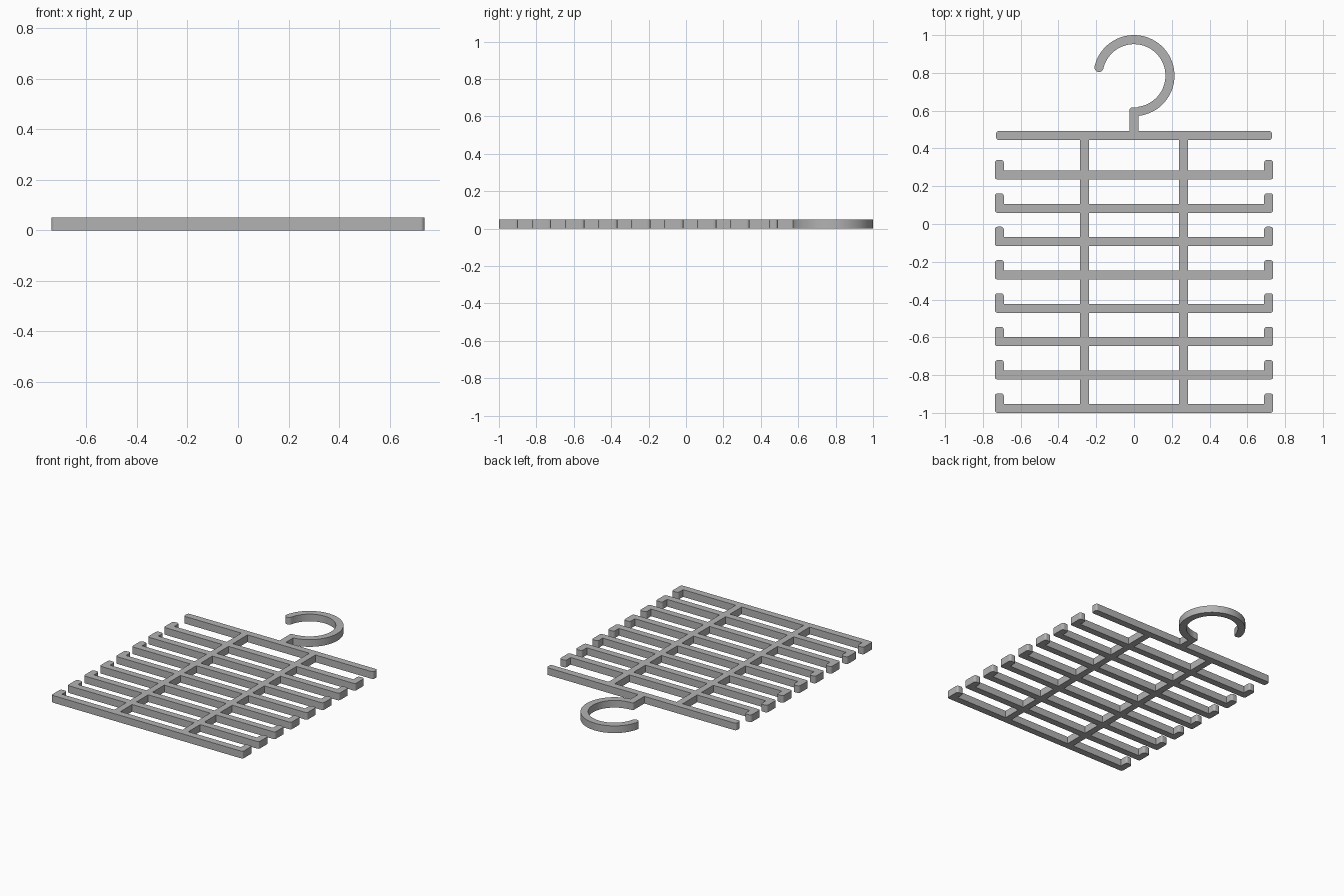
import bpy, bmesh, math

if "Cube" in bpy.data.objects:
    bpy.data.objects.remove(bpy.data.objects["Cube"])

T = 0.05      # plate thickness
W = 0.048     # bar width
HALF = 0.737  # half length of the rack arms
STEP = 0.1765 # spacing of the arms

grey = bpy.data.materials.new("grey plastic")
grey.diffuse_color = (0.45, 0.45, 0.45, 1)
grey.use_nodes = True
grey.node_tree.nodes["Principled BSDF"].inputs["Base Color"].default_value = grey.diffuse_color


def plate(name, outline, rounded=(), radius=0.014, smooth=False):
    """Extrude a flat outline to the plate thickness, rounding chosen corners."""
    bm = bmesh.new()
    low = [bm.verts.new((x, y, 0)) for x, y in outline]
    high = [bm.verts.new((x, y, T)) for x, y in outline]
    bm.faces.new(low[::-1])
    bm.faces.new(high)
    n = len(outline)
    for i in range(n):
        j = (i + 1) % n
        bm.faces.new((low[i], low[j], high[j], high[i]))
    edges = [bm.edges.get((low[i], high[i])) for i in rounded]
    if edges:
        bmesh.ops.bevel(bm, geom=edges, offset=radius, segments=3,
                        profile=0.5, affect='EDGES')
    bmesh.ops.recalc_face_normals(bm, faces=bm.faces)
    mesh = bpy.data.meshes.new(name)
    bm.to_mesh(mesh)
    bm.free()
    mesh.materials.append(grey)
    ob = bpy.data.objects.new(name, mesh)
    bpy.context.collection.objects.link(ob)
    if smooth:
        bpy.context.view_layer.objects.active = ob
        ob.select_set(True)
        bpy.ops.object.shade_smooth_by_angle(angle=math.radians(30))
        ob.select_set(False)
    return ob


def box(name, x0, x1, y0, y1, rounded=()):
    return plate(name, [(x0, y0), (x1, y0), (x1, y1), (x0, y1)], rounded)


# Arms with upturned ends, and the upright pieces between them
TOP = 0.444
for i in range(8):
    y = -1 + i * STEP
    a, b, up = HALF, HALF - W, y + 0.103
    arm = [(-a, y), (a, y), (a, up), (b, up), (b, y + W),
           (-b, y + W), (-b, up), (-a, up)]
    plate("arm", arm, (0, 1, 2, 3, 6, 7))
    y_next = y + STEP if i < 7 else TOP
    for s in (-1, 1):
        xs = sorted((s * 0.238, s * 0.285))
        box("upright", xs[0], xs[1], y + W, y_next)

# Straight top bar and the stem of the hook
box("top_bar", -0.73, 0.73, TOP, TOP + W, (0, 1, 2, 3))
box("stem", -0.024, 0.024, TOP + W, 0.617, (3,))

# Open ring with a rounded tip
R, CY = 0.2145, 0.7855
r = R - W
start, end = math.radians(-84), math.radians(167)
N = 48
angles = [start + (end - start) * k / N for k in range(N + 1)]
mid = (R + r) / 2
tip = [(mid * math.cos(end) + W / 2 * math.cos(end + math.pi * k / 8),
        CY + mid * math.sin(end) + W / 2 * math.sin(end + math.pi * k / 8))
       for k in range(1, 8)]
ring = [(R * math.cos(t), CY + R * math.sin(t)) for t in angles] + tip
ring += [(r * math.cos(t), CY + r * math.sin(t)) for t in reversed(angles)]
plate("hook", ring, smooth=True)
